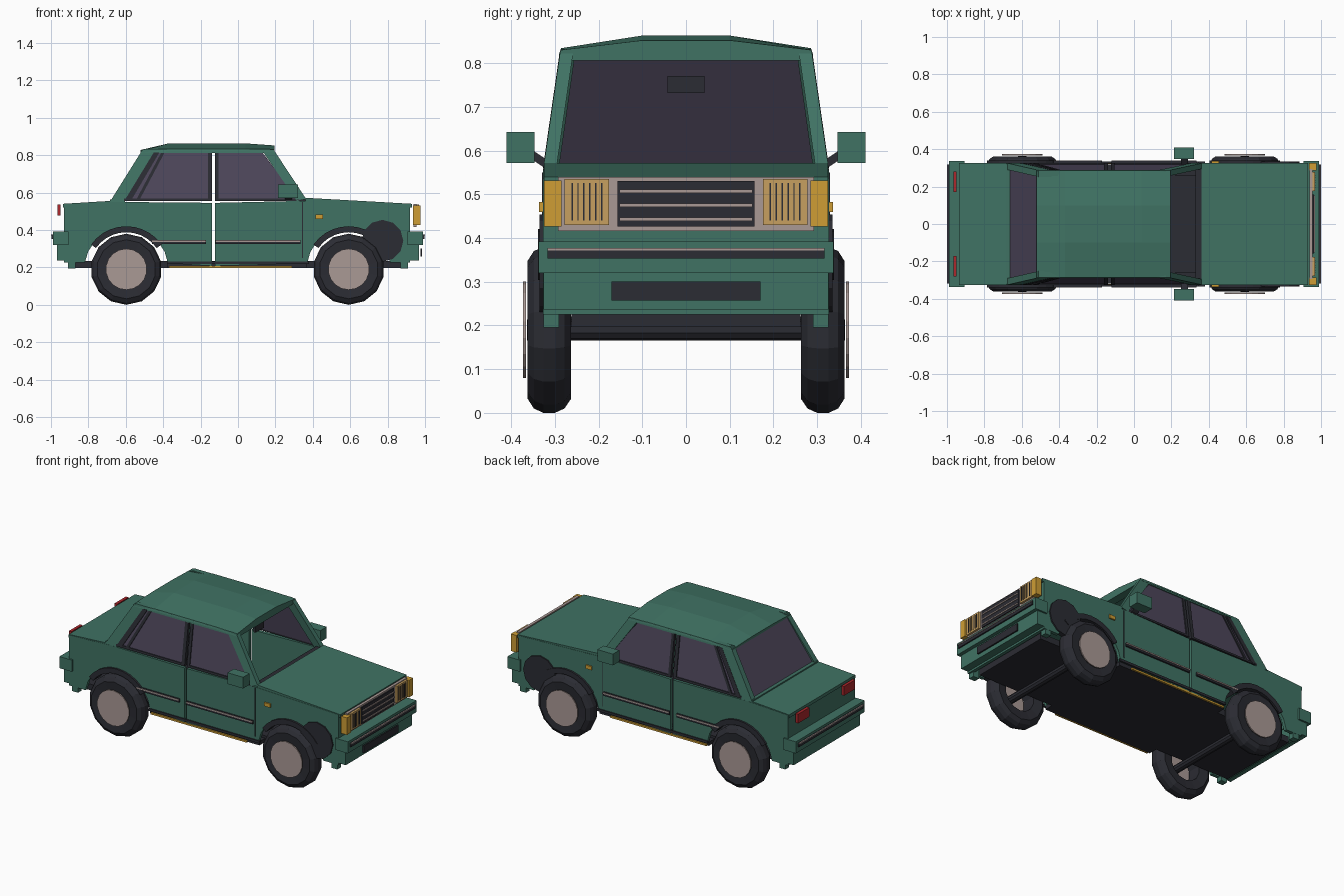
import bpy, bmesh, math

def material(name, rgb):
    m = bpy.data.materials.new(name)
    m.diffuse_color = (*rgb, 1)
    return m

GREEN = material("green_paint", (0.051, 0.171, 0.127))
DARK = material("dark_rubber", (0.024, 0.025, 0.033))
GLASS = material("purple_glass", (0.075, 0.062, 0.105))
CHROME = material("dull_chrome", (0.40, 0.32, 0.30))
TAN = material("headlight_tan", (0.57, 0.35, 0.115))
AMBER = material("amber", (0.62, 0.34, 0.035))
RED = material("red", (0.42, 0.02, 0.025))

def mesh(name, verts, faces, mat):
    bm = bmesh.new()
    vs = [bm.verts.new(v) for v in verts]
    for f in faces:
        bm.faces.new([vs[i] for i in f])
    bmesh.ops.recalc_face_normals(bm, faces=bm.faces)
    me = bpy.data.meshes.new(name)
    bm.to_mesh(me)
    bm.free()
    me.materials.append(mat)
    ob = bpy.data.objects.new(name, me)
    bpy.context.collection.objects.link(ob)
    return ob

def loft(name, rings, mat, closed=False):
    """Skin equal-length closed rings; cap the ends or join last to first."""
    n = len(rings[0])
    k = len(rings)
    faces = []
    for a in range(k if closed else k - 1):
        b = (a + 1) % k
        for i in range(n):
            j = (i + 1) % n
            faces.append((a*n + i, a*n + j, b*n + j, b*n + i))
    if not closed:
        faces += [tuple(range(n)), tuple(range((k-1)*n, k*n))]
    return mesh(name, [v for r in rings for v in r], faces, mat)

def box(name, x, y, z, mat):
    return loft(name, [[(x[0], y[0], c), (x[1], y[0], c), (x[1], y[1], c), (x[0], y[1], c)] for c in z], mat)

def lean(z):
    """Half width of the cabin side, which leans in above the belt line."""
    return 0.327 - max(0, z - 0.555) * 0.145

def side(name, pts, t, mat, out=0.0):
    """Side panel from an x-z outline, on both sides of the car."""
    for s, tag in ((-1, "right"), (1, "left")):
        loft(f"{name}_{tag}", [[(x, s*(lean(z) + out - d), z) for x, z in pts] for d in (0, t)], mat)

def both(name, x, y, z, mat):
    box(name + "_right", x, (-y[1], -y[0]), z, mat)
    box(name + "_left", x, y, z, mat)

def rect(x0, x1, z0, z1):
    return [(x0, z0), (x1, z0), (x1, z1), (x0, z1)]

def arc(cx, r, a0, a1, n=10, cz=0.19):
    return [(cx + r*math.cos(math.radians(a0 + (a1-a0)*i/n)),
             cz + r*math.sin(math.radians(a0 + (a1-a0)*i/n))) for i in range(n + 1)]

AXLES = (("rear", -0.597), ("front", 0.592))

# Body sides with wheel arch cut-outs, split at the door gap
side("rear_body_side", [(-0.65, 0.55), (-0.93, 0.537), (-0.93, 0.225)]
     + arc(-0.597, 0.225, 171, 8) + [(-0.138, 0.208), (-0.138, 0.545)], 0.02, GREEN)
side("front_body_side", [(-0.123, 0.545), (-0.123, 0.208)]
     + arc(0.592, 0.225, 172, 9) + [(0.92, 0.225), (0.92, 0.537), (0.36, 0.556)], 0.02, GREEN)

# Hood, cowl, trunk lid and end panels
loft("hood", [[(0.36, y, 0.572), (0.93, y, 0.54), (0.93, y, 0.52), (0.36, y, 0.548)]
              for y in (-0.325, 0.325)], GREEN)
box("cowl", (0.33, 0.375), (-0.3, 0.3), (0.548, 0.568), DARK)
loft("trunk_lid", [[(-0.64, y, 0.558), (-0.935, y, 0.54), (-0.935, y, 0.52), (-0.64, y, 0.54)]
                   for y in (-0.325, 0.325)], GREEN)
box("front_panel", (0.90, 0.92), (-0.32, 0.32), (0.225, 0.535), GREEN)
box("rear_panel", (-0.93, -0.91), (-0.32, 0.32), (0.225, 0.535), GREEN)

# Floor and sills
box("floor", (-0.89, 0.89), (-0.262, 0.262), (0.197, 0.235), DARK)
box("floor_middle", (-0.38, 0.37), (-0.318, 0.318), (0.197, 0.22), DARK)
side("sill_strip", rect(-0.38, 0.38, 0.217, 0.232), 0.01, DARK, 0.006)
side("sill_trim", rect(-0.37, 0.29, 0.197, 0.208), 0.01, AMBER, 0.003)

# Door trim and seams
for nm, x0, x1 in (("rear", -0.46, -0.17), ("front", -0.12, 0.335)):
    side(nm + "_door_trim", rect(x0, x1, 0.325, 0.347), 0.012, DARK, 0.010)
    side(nm + "_door_chrome", rect(x0, x1, 0.337, 0.345), 0.004, CHROME, 0.013)
side("door_seam", rect(0.343, 0.348, 0.25, 0.55), 0.004, DARK, 0.002)
side("fender_indicator", rect(0.415, 0.455, 0.46, 0.482), 0.01, AMBER, 0.009)
side("fender_disc", arc(0.772, 0.112, 0, 330, 11, 0.342), 0.03, DARK, 0.008)

# Cabin pillars, rails and side windows
side("rear_pillar", [(-0.685, 0.55), (-0.605, 0.55), (-0.44, 0.83), (-0.51, 0.83)], 0.035, GREEN)
side("windshield_pillar", [(0.315, 0.555), (0.365, 0.565), (0.19, 0.83), (0.125, 0.83)], 0.03, GREEN)
side("roof_rail", rect(-0.5, 0.17, 0.812, 0.832), 0.03, GREEN)
side("rear_belt", rect(-0.61, -0.145, 0.555, 0.568), 0.012, DARK)
side("front_belt", rect(-0.117, 0.33, 0.555, 0.568), 0.012, DARK)
side("rear_center_post", rect(-0.16, -0.138, 0.555, 0.815), 0.02, DARK)
side("front_center_post", rect(-0.123, -0.105, 0.555, 0.815), 0.02, DARK)
side("rear_window_trim", [(-0.605, 0.56), (-0.57, 0.56), (-0.42, 0.815), (-0.45, 0.815)], 0.015, DARK, 0.001)
side("rear_window_divider", [(-0.545, 0.56), (-0.527, 0.56), (-0.392, 0.815), (-0.41, 0.815)], 0.014, DARK)
side("rear_side_window", [(-0.585, 0.565), (-0.155, 0.565), (-0.155, 0.815), (-0.435, 0.815)], 0.006, GLASS, -0.006)
side("front_side_window", [(-0.11, 0.565), (0.32, 0.565), (0.13, 0.815), (-0.11, 0.815)], 0.006, GLASS, -0.006)

# Roof with faceted crown
loft("roof", [[(x, -0.29, zb), (x, -0.286, ze), (x, -0.1, zc), (x, 0.1, zc), (x, 0.286, ze), (x, 0.29, zb)]
              for x, zb, ze, zc in ((-0.52, 0.812, 0.822, 0.828), (-0.37, 0.822, 0.834, 0.863),
                                    (0.04, 0.822, 0.834, 0.863), (0.195, 0.815, 0.83, 0.852))], GREEN)
box("windshield_header", (0.145, 0.195), (-0.285, 0.285), (0.806, 0.825), GREEN)

# Rear window with lower frame; the windshield is open
loft("rear_window", [[(-0.665 - d, y, 0.56), (-0.51 - d, y*0.92, 0.82), (-0.502 - d, y*0.92, 0.82), (-0.657 - d, y, 0.56)]
                     for d, y in ((0, -0.305), (0, 0.305))], GLASS)
box("rear_window_sill", (-0.685, -0.63), (-0.32, 0.32), (0.545, 0.563), GREEN)
box("inner_mirror", (0.135, 0.15), (-0.042, 0.042), (0.732, 0.77), DARK)

# Door mirrors
both("door_mirror", (0.215, 0.322), (0.347, 0.41), (0.572, 0.642), GREEN)
for s, tag in ((-1, "right"), (1, "left")):
    loft("mirror_stalk_" + tag, [[(0.25, s*y, z), (0.29, s*y, z), (0.29, s*y, z + 0.022), (0.25, s*y, z + 0.022)]
                                 for y, z in ((0.315, 0.555), (0.35, 0.578))], DARK)

# Bumpers
for nm, s in (("front", 1), ("rear", -1)):
    def bx(a, b):
        return tuple(sorted((s*a, s*b)))
    box(nm + "_bumper", bx(0.905, 0.99), (-0.337, 0.337), (0.32, 0.392), GREEN)
    box(nm + "_bumper_strip", bx(0.985, 0.998), (-0.317, 0.317), (0.353, 0.377), DARK)
    box(nm + "_bumper_chrome", bx(0.995, 1.0), (-0.317, 0.317), (0.371, 0.377), CHROME)
    box(nm + "_apron", bx(0.91, 0.968), (-0.326, 0.326), (0.237, 0.325), GREEN)
    both(nm + "_apron_corner", bx(0.87, 0.91), (0.29, 0.326), (0.195, 0.26), GREEN)
box("front_plate", (0.975, 0.984), (-0.17, 0.17), (0.257, 0.301), DARK)

# Grille and lamps
box("grille_frame", (0.938, 0.955), (-0.293, 0.293), (0.416, 0.54), CHROME)
box("grille", (0.954, 0.962), (-0.157, 0.157), (0.426, 0.53), DARK)
for i, z in enumerate((0.443, 0.475, 0.507)):
    box(f"grille_bar_{i}", (0.96, 0.967), (-0.152, 0.152), (z - 0.004, z + 0.004), CHROME)
both("headlight", (0.954, 0.968), (0.176, 0.278), (0.43, 0.535), TAN)
for i in range(6):
    y = 0.193 + i*0.0135
    both(f"headlight_rib_{i}", (0.966, 0.971), (y - 0.0015, y + 0.0015), (0.44, 0.526), DARK)
both("corner_lamp", (0.936, 0.975), (0.285, 0.325), (0.426, 0.532), AMBER)
both("tail_light", (-0.966, -0.948), (0.17, 0.28), (0.478, 0.535), RED)

# Wheels: ring tyres, hub discs, arch liners and axles
TYRE = ((0.10, 0.272), (0.158, 0.263), (0.18, 0.278), (0.19, 0.3), (0.19, 0.326),
        (0.18, 0.348), (0.158, 0.362), (0.10, 0.356))

def ring(cx, r, y, n):
    return [(cx + r*math.cos(2*math.pi*(i + .5)/n), y, 0.19 + r*math.sin(2*math.pi*(i + .5)/n)) for i in range(n)]

for nm, cx in AXLES:
    for s, tag in ((-1, "right"), (1, "left")):
        loft(f"{nm}_tyre_{tag}", [ring(cx, r, s*y, 14) for r, y in TYRE], DARK, True)
        loft(f"{nm}_hub_{tag}", [ring(cx, 0.11, s*y, 18) for y in (0.366, 0.373)], CHROME)
    loft(f"{nm}_axle", [ring(cx, 0.024, y, 10) for y in (-0.364, 0.364)], DARK)
    side(f"{nm}_arch_liner", arc(cx, 0.23, 35, 145) + arc(cx, 0.198, 145, 35), 0.07, DARK, 0.012)
